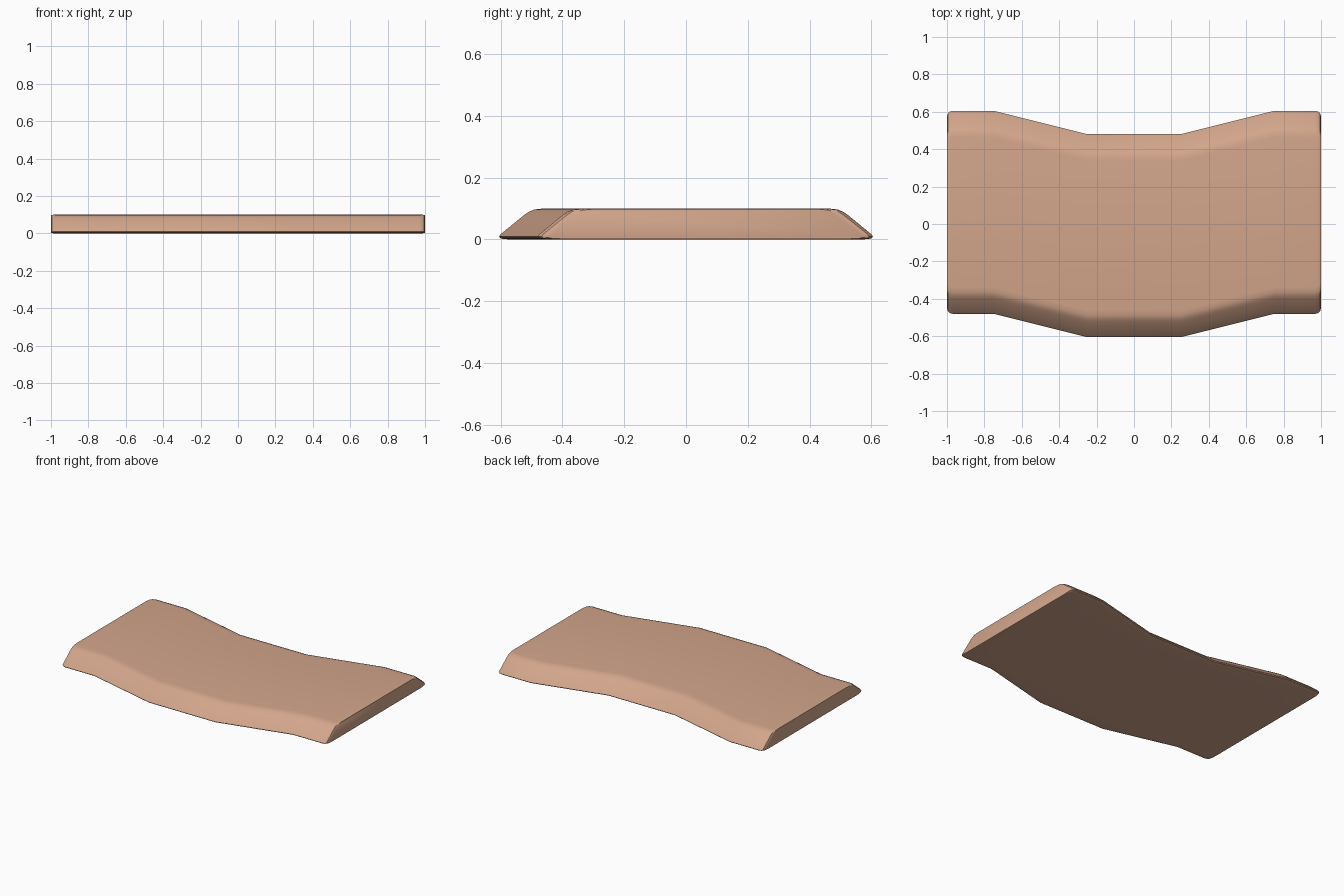
import bpy, bmesh, math

if "Cube" in bpy.data.objects:
    bpy.data.objects.remove(bpy.data.objects["Cube"])

# half cross-section (y, z): rounded lower lip, sloped side, soft upper shoulder
half = [(0.50, 0), (0.525, 0.001), (0.538, 0.004), (0.5425, 0.009),
        (0.537, 0.017), (0.46, 0.080), (0.445, 0.090), (0.428, 0.097), (0.40, 0.1)]
profile = half + [(-y, z) for y, z in reversed(half)]

# right-hand stations: x, sideways shift, inset for the rounded ends
right = [(0.25, -0.0625, 0), (0.75, 0.0625, 0), (0.97, 0.0625, 0),
         (0.985, 0.0625, 0.004), (0.995, 0.0625, 0.013), (1.0, 0.0625, 0.03)]
stations = [(-x, d, i) for x, d, i in reversed(right)] + right

# loft the curved slab
bm = bmesh.new()
rings = []
for x, shift, inset in stations:
    rings.append([bm.verts.new((x, y - math.copysign(inset, y) + shift,
                                z + (0.05 - z) * inset * 1.5))
                  for y, z in profile])
n = len(profile)
for a, b in zip(rings, rings[1:]):
    for i in range(n):
        j = (i + 1) % n
        bm.faces.new((a[i], a[j], b[j], b[i]))
bm.faces.new(rings[0])
bm.faces.new(rings[-1])
bmesh.ops.recalc_face_normals(bm, faces=bm.faces)
mesh = bpy.data.meshes.new("curved_slab")
bm.to_mesh(mesh)
bm.free()
slab = bpy.data.objects.new("curved_slab", mesh)
bpy.context.collection.objects.link(slab)

# warm clay colour
mat = bpy.data.materials.new("clay")
mat.diffuse_color = (0.65, 0.38, 0.26, 1)
mat.use_nodes = True
mat.node_tree.nodes["Principled BSDF"].inputs["Base Color"].default_value = mat.diffuse_color
mesh.materials.append(mat)

# smooth the rounded edges, keep the plan bends crisp
bpy.context.view_layer.objects.active = slab
slab.select_set(True)
bpy.ops.object.shade_smooth_by_angle(angle=math.radians(30))
